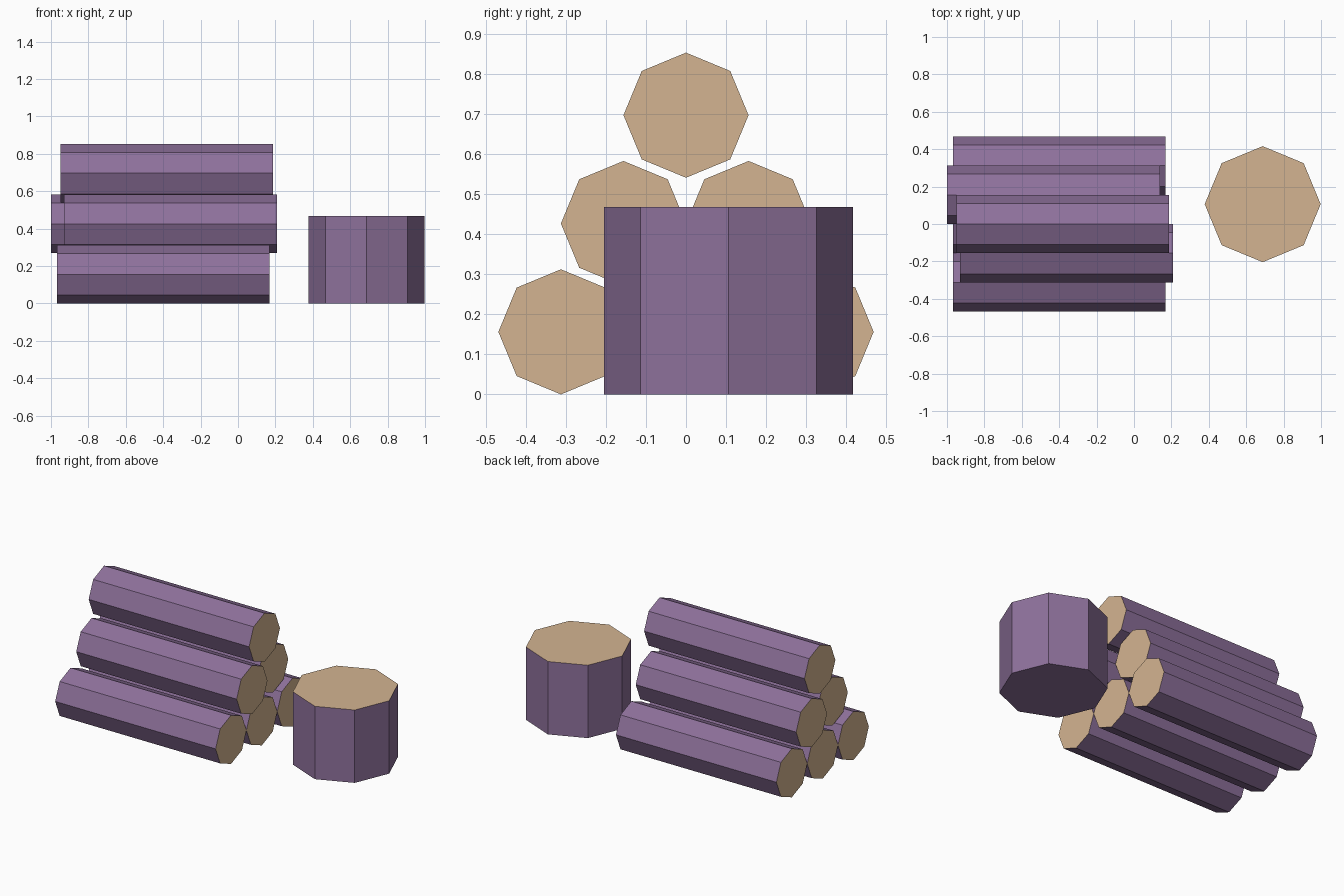
import bpy
import math

cube = bpy.data.objects.get("Cube")
if cube:
    bpy.data.objects.remove(cube, do_unlink=True)


def make_material(name, color):
    mat = bpy.data.materials.new(name)
    mat.use_nodes = True
    mat.diffuse_color = color
    mat.node_tree.nodes["Principled BSDF"].inputs["Base Color"].default_value = color
    return mat


bark = make_material("purple_bark", (0.270, 0.165, 0.328, 1))
cut_wood = make_material("tan_cut_wood", (0.658, 0.456, 0.283, 1))


def make_log(name, radius, length, location, rotation=(0, 0, 0), cut_ends=(-1, 1)):
    """Eight-sided log with cut wood on the chosen ends of its axis."""
    bpy.ops.mesh.primitive_cylinder_add(vertices=8, radius=radius, depth=length,
                                        location=location, rotation=rotation)
    log = bpy.context.object
    log.name = log.data.name = name
    log.data.materials.append(bark)
    log.data.materials.append(cut_wood)
    for face in log.data.polygons:
        face.material_index = int(round(face.normal.z) in cut_ends and abs(face.normal.z) > 0.9)
    return log


# Stacked logs lying along x: name, centre x, row y, row z
R = 0.156
LENGTH = 1.138
LOW, MID, TOP = R, R + R * math.sqrt(3), R + 2 * R * math.sqrt(3)
stack = [
    ("bottom_log_front", -0.4, -2 * R, LOW),
    ("bottom_log_middle", -0.4, 0, LOW),
    ("bottom_log_back", -0.4, 2 * R, LOW),
    ("middle_log_front", -0.36, -R, MID),
    ("middle_log_back", -0.431, R, MID),
    ("top_log", -0.381, 0, TOP),
]
for name, x, y, z in stack:
    make_log(name, R, LENGTH, (x, y, z), (0, math.pi / 2, 0))

# Upright chopping stump, cut wood on top only
HEIGHT = 0.467
make_log("stump", 0.31, HEIGHT, (0.688, 0.106, HEIGHT / 2), cut_ends=(1,))
